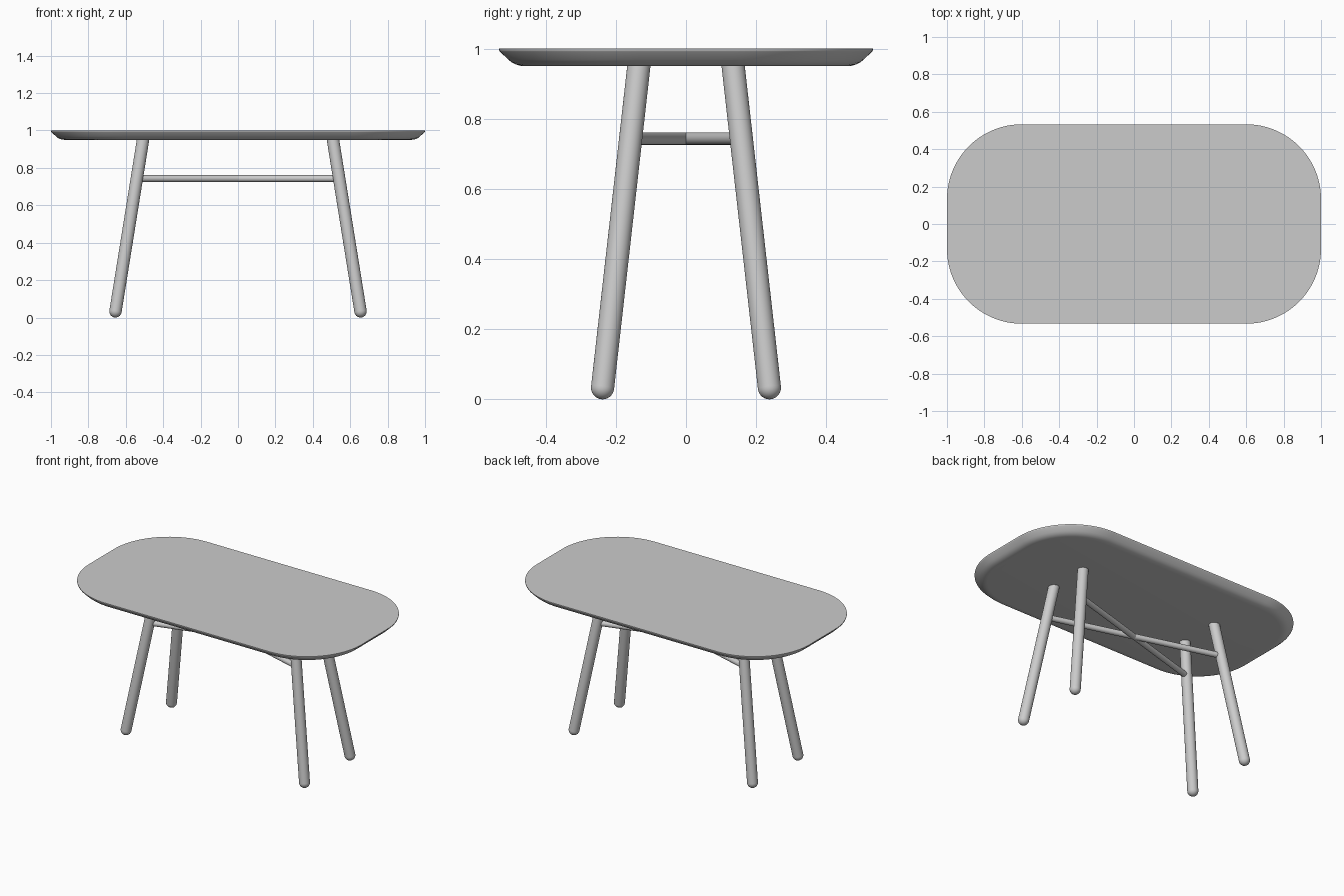
import bpy, bmesh
from math import sin, cos, pi, radians
from mathutils import Vector

if "Cube" in bpy.data.objects:
    bpy.data.objects.remove(bpy.data.objects["Cube"])


def make_object(name, rings, matrix=None):
    """Skin a list of equal-length closed rings, capping both ends."""
    bm = bmesh.new()
    loops = [[bm.verts.new(p) for p in ring] for ring in rings]
    n = len(loops[0])
    for a, b in zip(loops, loops[1:]):
        for i in range(n):
            j = (i + 1) % n
            bm.faces.new((a[i], a[j], b[j], b[i]))
    bm.faces.new(loops[0][::-1])
    bm.faces.new(loops[-1])
    bmesh.ops.recalc_face_normals(bm, faces=bm.faces)
    mesh = bpy.data.meshes.new(name)
    bm.to_mesh(mesh)
    bm.free()
    obj = bpy.data.objects.new(name, mesh)
    bpy.context.collection.objects.link(obj)
    bpy.ops.object.select_all(action='DESELECT')
    obj.select_set(True)
    bpy.context.view_layer.objects.active = obj
    bpy.ops.object.shade_smooth_by_angle(angle=radians(35))
    return obj


def rod(name, start, end, profile, sides=32):
    """Revolve (radius, distance from start) profile about the start-end axis."""
    start, axis = Vector(start), Vector(end) - Vector(start)
    rot = axis.to_track_quat('Z', 'Y')
    return make_object(name, [
        [start + rot @ Vector((r * cos(2 * pi * i / sides), r * sin(2 * pi * i / sides), d))
         for i in range(sides)] for r, d in profile])


def rounded_rect(hx, hy, r, z, seg=24):
    pts = []
    for q, (sx, sy) in enumerate([(1, 1), (-1, 1), (-1, -1), (1, -1)]):
        for i in range(seg + 1):
            a = (q + i / seg) * pi / 2
            pts.append((sx * (hx - r) + r * cos(a), sy * (hy - r) + r * sin(a), z))
    return pts


# Tabletop: rounded slab with a bevelled underside (inset, height)
edge = [(0.078, 0.95), (0.062, 0.951), (0.048, 0.955), (0.036, 0.961),
        (0.026, 0.969), (0.002, 0.992), (0.0, 0.995), (0.0, 1.0)]
make_object("tabletop", [rounded_rect(1 - d, 0.533 - d, 0.4 - d, z) for d, z in edge])

# Splayed legs with round feet, mirrored to all four corners
foot, head = Vector((0.655, 0.238, 0.033)), Vector((0.507, 0.134, 0.955))
R = 0.033
leg_profile = [(R * cos(a), R * sin(a)) for a in (-pi / 2 * (1 - k / 8) for k in range(9))]
leg_profile[0] = (0.0005, -R)
leg_profile.append((R, (head - foot).length))
leg = rod("legs", foot, head, leg_profile)
mirror = leg.modifiers.new("mirror", 'MIRROR')
mirror.use_axis = (True, True, False)

# Crossed stretchers joining diagonally opposite legs
for side, label in ((1, "a"), (-1, "b")):
    a, b = Vector((-0.541, -0.157 * side, 0.743)), Vector((0.541, 0.157 * side, 0.743))
    rod("cross_stretcher_" + label, a, b, [(0.018, 0), (0.018, (b - a).length)], 24)
